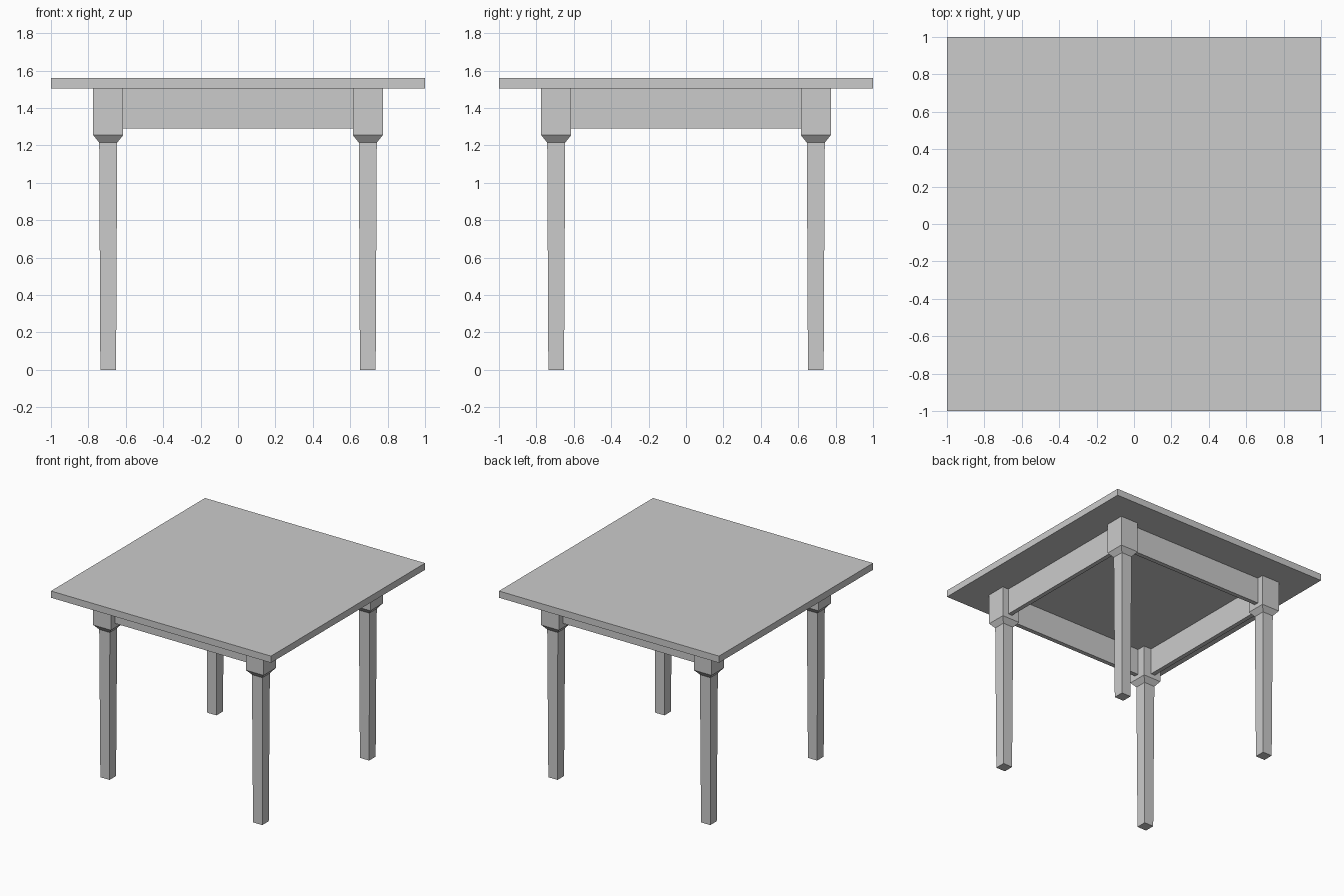
import bpy, bmesh

cube = bpy.data.objects.get("Cube")
if cube:
    bpy.data.objects.remove(cube, do_unlink=True)

GREY = (0.6, 0.6, 0.6, 1)
mat = bpy.data.materials.new("plain grey")
mat.use_nodes = True
mat.diffuse_color = GREY
mat.node_tree.nodes["Principled BSDF"].inputs["Base Color"].default_value = GREY


def square_loft(name, centre, rings):
    """Closed solid through square or rectangular rings of (half_x, half_y, z)."""
    cx, cy = centre
    bm = bmesh.new()
    loops = [[bm.verts.new((cx + sx * hx, cy + sy * hy, z))
              for sx, sy in ((-1, -1), (1, -1), (1, 1), (-1, 1))]
             for hx, hy, z in rings]
    for low, high in zip(loops, loops[1:]):
        for i in range(4):
            j = (i + 1) % 4
            bm.faces.new((low[i], low[j], high[j], high[i]))
    bm.faces.new(loops[0][::-1])
    bm.faces.new(loops[-1])
    mesh = bpy.data.meshes.new(name)
    bm.to_mesh(mesh)
    bm.free()
    mesh.materials.append(mat)
    obj = bpy.data.objects.new(name, mesh)
    bpy.context.collection.objects.link(obj)
    return obj


TOP_UNDERSIDE = 1.505
LEG = 0.694

# Table top
square_loft("table_top", (0, 0), [(1, 1, TOP_UNDERSIDE), (1, 1, 1.56)])

# Legs: tapered post, flared collar and square block
profile = [(0.042, 0), (0.048, 1.215), (0.08, 1.255), (0.08, TOP_UNDERSIDE)]
for side, sx in (("right", -1), ("left", 1)):
    for end, sy in (("front", -1), ("back", 1)):
        square_loft(f"{end}_{side}_leg", (sx * LEG, sy * LEG),
                    [(h, h, z) for h, z in profile])

# Aprons between the leg blocks
APRON, HALF_THICK, HALF_LENGTH = 0.702, 0.018, 0.63
heights = (1.29, TOP_UNDERSIDE)
for name, s in (("front", -1), ("back", 1)):
    square_loft(f"{name}_apron", (0, s * APRON),
                [(HALF_LENGTH, HALF_THICK, z) for z in heights])
for name, s in (("right", -1), ("left", 1)):
    square_loft(f"{name}_apron", (s * APRON, 0),
                [(HALF_THICK, HALF_LENGTH, z) for z in heights])
